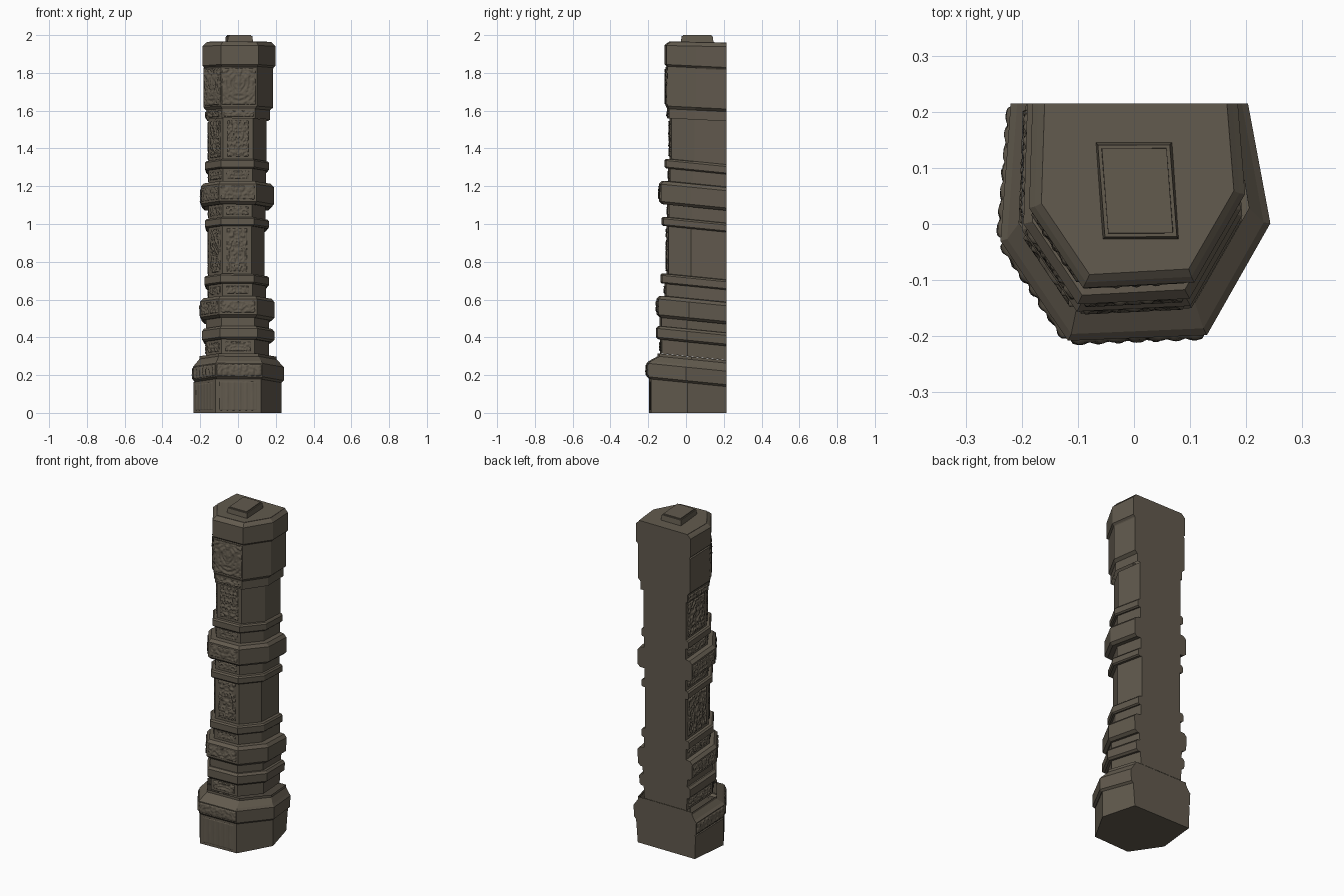
import bpy, bmesh, math
from mathutils import Vector, noise

if "Cube" in bpy.data.objects:
    bpy.data.objects.remove(bpy.data.objects["Cube"])

stone = bpy.data.materials.new("weathered stone")
stone.diffuse_color = (0.122, 0.103, 0.076, 1)
stone.use_nodes = True
stone.node_tree.nodes["Principled BSDF"].inputs["Base Color"].default_value = stone.diffuse_color
BACK = 0.215


def add_object(name, bm, smooth=False):
    me = bpy.data.meshes.new(name)
    bm.to_mesh(me)
    bm.free()
    me.materials.append(stone)
    ob = bpy.data.objects.new(name, me)
    bpy.context.collection.objects.link(ob)
    for p in me.polygons:
        p.use_smooth = smooth
    return ob


def section(z, xl, xr, yf, c=0.0):
    """Half-buried hexagon: back-left, left, front-left, front-right, right, back-right."""
    xl, xr, yf = xl + c, xr - c, yf + c
    hw, cx = (xr - xl) / 2, (xl + xr) / 2
    yl, yr = yf + 0.74 * hw, yf + 0.87 * hw
    s = 0.27 - 0.19 * min(1, z / 0.6)
    pts = [(xl + 0.4 * s * (BACK - yl), BACK), (xl, yl), (cx - 0.5 * hw, yf),
           (cx + 0.53 * hw, yf + 0.01), (xr, yr), (xr - s * (BACK - yr), BACK)]
    # courses sag slightly toward the back
    tilt = 0 if z < 0.05 else 0.1 if z < 1.5 else 0.05 if z < 1.9 else 0.02
    return [Vector((x, y, z - tilt * (y - yf))) for x, y in pts]


def loft(name, courses, bottom=False, top=False):
    """Stack courses (z0, z1, xl, xr, yf, chamfer) into one skin."""
    bm = bmesh.new()
    rows = []
    for z0, z1, xl, xr, yf, c in courses:
        levels = [(z0, c), (z0 + c, 0), (z1 - c, 0), (z1, c)] if c else [(z0, 0), (z1, 0)]
        rows += [[bm.verts.new(p) for p in section(z, xl, xr, yf, i)] for z, i in levels]
    for a, b in zip(rows, rows[1:]):
        for i in range(6):
            j = (i + 1) % 6
            bm.faces.new((a[i], a[j], b[j], b[i]))
    if bottom:
        bm.faces.new(rows[0][::-1])
    if top:
        bm.faces.new(rows[-1])
    return add_object(name, bm)


# carving patterns: u across, v up (both 0..1), w/h real size
def foliage(u, v, w, h, seed):
    p = Vector((abs(u - 0.5) * w * 75, v * h * 60, seed))
    n = noise.noise(p) + 0.35 * noise.noise(p * 2.1)
    return max(0, min(1, 0.4 + 2.2 * n))


def mask(u, v, w, h, seed):
    x, y = abs(u - 0.5), v - 0.62
    eye = math.exp(-((x - 0.2) ** 2 + (y - 0.12) ** 2) / 0.006)
    nose = math.exp(-(x ** 2 / 0.006 + y ** 2 / 0.03))
    rings = 0.5 + 0.5 * math.sin(math.hypot(x, y * 0.9) * 52)
    return min(1, max(eye, nose, 0.7 * rings * (y < 0.08), 0.7 * foliage(u, v, w, h, seed)))


def scallop(u, v, w, h, seed):
    lump = abs(math.sin(u * math.pi * 7)) * math.sin(math.pi * v) ** 0.5
    return 0.6 * lump + 0.4 * foliage(u, v, w, h, seed)


def flute(u, v, w, h, seed):
    return max(0, math.sin(u * math.pi * 12)) * (0.6 + 0.4 * noise.noise(Vector((u * 9, v * 2, seed))))


def relief(name, course, side, pattern, depth, margin):
    """Carved plate laid on one side of a course."""
    z0, z1, xl, xr, yf, c = course
    lo, hi = section(z0 + c, xl, xr, yf), section(z1 - c, xl, xr, yf)
    a, b, d, e = lo[side], lo[side + 1], hi[side], hi[side + 1]
    n = (b - a).cross(d - a).normalized()
    w, h = (b - a).length, (d - a).length
    nu, nv = max(8, int(w / 0.0045)), max(6, int(h / 0.0045))
    mu, mv = margin / w, min(margin, 0.012) / h
    bm = bmesh.new()
    grid = []
    for j in range(nv + 1):
        row = []
        for i in range(nu + 1):
            u, v = i / nu, j / nv
            edge = i in (0, nu) or j in (0, nv)
            out = -0.002 if edge else 0.001 + depth * pattern(u, v, w, h, side * 3.7 + z0 * 10)
            s, t = mu + u * (1 - 2 * mu), mv + v * (1 - 2 * mv)
            row.append(bm.verts.new(a.lerp(b, s).lerp(d.lerp(e, s), t) + n * out))
        grid.append(row)
    for j in range(nv):
        for i in range(nu):
            bm.faces.new((grid[j][i], grid[j][i + 1], grid[j + 1][i + 1], grid[j + 1][i]))
    add_object(name, bm, True)


# flared foot and its carved band
foot = [(0, 0.18, -0.235, 0.23, -0.195, 0),
        (0.18, 0.275, -0.238, 0.243, -0.208, 0.012),
        (0.30, 0.315, -0.205, 0.205, -0.15, 0)]
foot_bottom = foot[0]
loft("foot", foot, bottom=True)

# column: necks, rings, bands and shafts
column = [(0.315, 0.39, -0.17, 0.165, -0.138, 0),
          (0.39, 0.46, -0.19, 0.192, -0.16, 0.012),
          (0.46, 0.505, -0.17, 0.165, -0.14, 0),
          (0.505, 0.62, -0.2, 0.193, -0.156, 0.016),
          (0.62, 0.685, -0.157, 0.147, -0.115, 0),
          (0.685, 0.737, -0.178, 0.165, -0.136, 0.008),
          (0.737, 0.99, -0.155, 0.14, -0.103, 0),
          (0.99, 1.037, -0.175, 0.165, -0.13, 0.008),
          (1.037, 1.105, -0.155, 0.145, -0.1, 0),
          (1.105, 1.228, -0.197, 0.19, -0.143, 0.016),
          (1.228, 1.295, -0.155, 0.147, -0.095, 0),
          (1.295, 1.345, -0.175, 0.165, -0.115, 0.008),
          (1.345, 1.56, -0.155, 0.15, -0.088, 0)]
loft("column", column)

# capital, widening upward, with a stepped-in roof
capital = [(1.56, 1.61, -0.168, 0.17, -0.1, 0),
           (1.625, 1.83, -0.183, 0.186, -0.108, 0),
           (1.835, 1.955, -0.187, 0.198, -0.114, 0.01),
           (1.965, 1.967, -0.165, 0.178, -0.09, 0)]
loft("capital", capital, top=True)

# carvings on the left, front-left and front sides; the right is left plain
for side, label in enumerate(("left", "front_left", "front")):
    if side:
        relief(f"foot_fluting_{label}", foot[0], side, flute, 0.004, 0.02)
    relief(f"foot_band_carving_{label}", foot[1], side, scallop, 0.008, 0.004)
    for k in (0, 4, 8, 10):
        relief(f"neck_carving_{k}_{label}", column[k], side, foliage, 0.005, 0.018)
    for k in (6, 12):
        relief(f"shaft_carving_{k}_{label}", column[k], side, foliage, 0.007, 0.022)
    for k in (3, 9):
        relief(f"band_carving_{k}_{label}", column[k], side, foliage, 0.005, 0.01)
    relief(f"capital_base_carving_{label}", capital[0], side, foliage, 0.006, 0.008)
    if side:
        relief(f"capital_mask_{label}", capital[1], side, mask, 0.009, 0.006)

# tenon block on the roof
bm = bmesh.new()
bmesh.ops.create_cube(bm, size=1)
for v in bm.verts:
    k = 0.93 if v.co.z > 0 else 1
    v.co = Vector((0.006 + v.co.x * 0.137 * k - v.co.y * 0.012, 0.059 + v.co.y * 0.175 * k,
                   2.0 if v.co.z > 0 else 1.955))
bmesh.ops.bevel(bm, geom=[e for e in bm.edges if min(v.co.z for v in e.verts) > 1.99],
                offset=0.006, segments=2, affect='EDGES')
add_object("tenon", bm)
